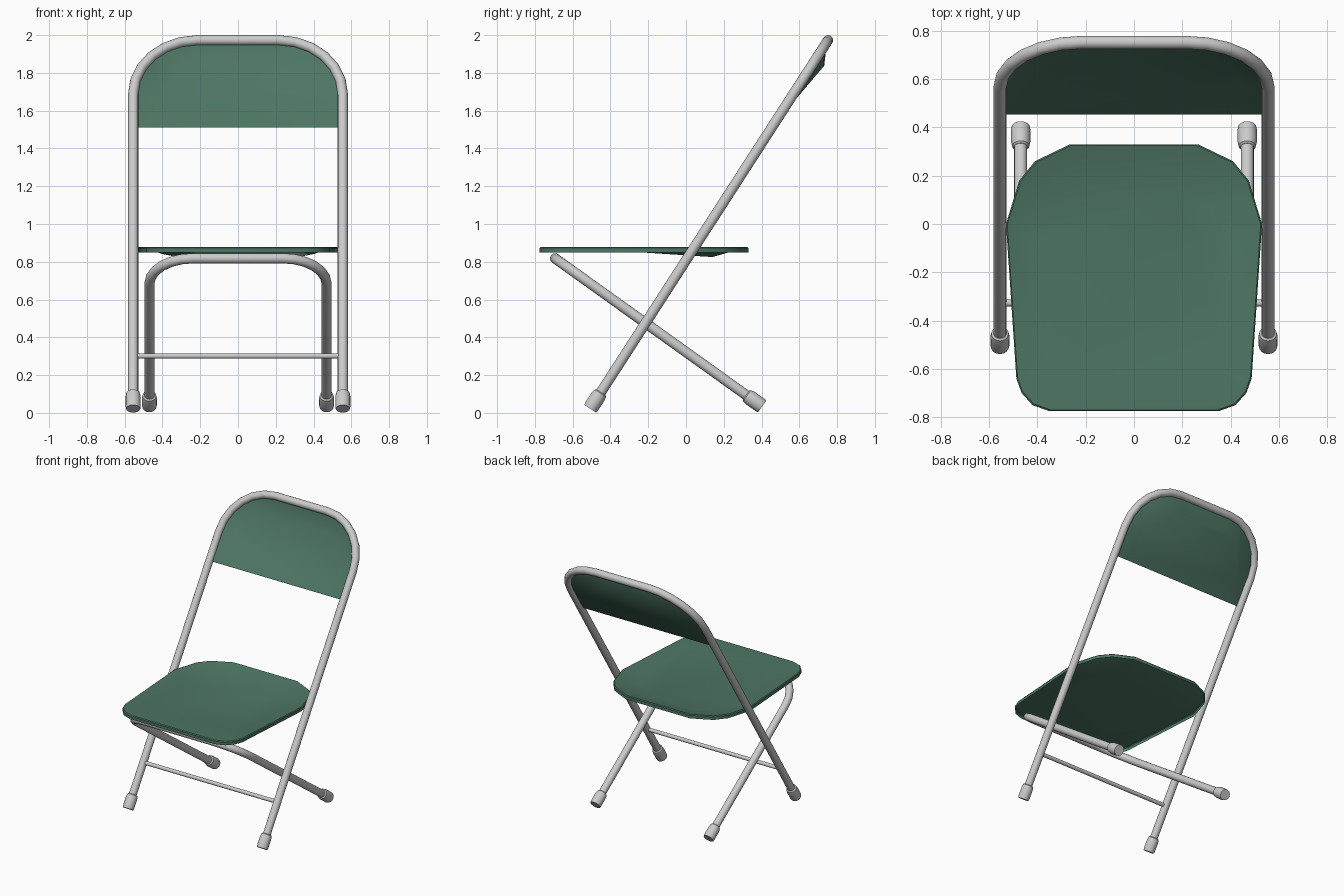
import bpy, bmesh, math
from mathutils import Vector

if "Cube" in bpy.data.objects:
    bpy.data.objects.remove(bpy.data.objects["Cube"])

green = bpy.data.materials.new("green")
green.diffuse_color = (0.075, 0.18, 0.125, 1)
green.use_nodes = True
green.node_tree.nodes["Principled BSDF"].inputs["Base Color"].default_value = green.diffuse_color


def add_object(name, mesh, material=None):
    obj = bpy.data.objects.new(name, mesh)
    bpy.context.collection.objects.link(obj)
    if material:
        mesh.materials.append(material)
    bpy.ops.object.select_all(action='DESELECT')
    obj.select_set(True)
    bpy.context.view_layer.objects.active = obj
    bpy.ops.object.shade_smooth_by_angle(angle=math.radians(40))
    return obj


def tube(name, points, radius, scales=None):
    """Round tube along a polyline, optionally with a radius factor per point."""
    curve = bpy.data.curves.new(name, 'CURVE')
    curve.dimensions = '3D'
    curve.bevel_depth = radius
    curve.bevel_resolution = 6
    curve.use_fill_caps = True
    spline = curve.splines.new('POLY')
    spline.points.add(len(points) - 1)
    for i, p in enumerate(points):
        spline.points[i].co = (*p, 1)
        spline.points[i].radius = scales[i] if scales else 1
    temp = bpy.data.objects.new("temp", curve)
    bpy.context.collection.objects.link(temp)
    bpy.context.view_layer.update()
    mesh = bpy.data.meshes.new_from_object(
        temp.evaluated_get(bpy.context.evaluated_depsgraph_get()))
    bpy.data.objects.remove(temp)
    return add_object(name, mesh)


def sheet(name, rings):
    """Pressed sheet: rings joined from the rim inwards, last one filled."""
    bm = bmesh.new()
    loops = [[bm.verts.new(p) for p in ring] for ring in rings]
    n = len(loops[0])
    for a, b in zip(loops, loops[1:]):
        for i in range(n):
            j = (i + 1) % n
            bm.faces.new((a[i], a[j], b[j], b[i]))
    bm.faces.new(loops[-1])
    mesh = bpy.data.meshes.new(name)
    bm.to_mesh(mesh)
    bm.free()
    return add_object(name, mesh, green)


def arch(half, start, top, radius, steps=6):
    """Upside-down U in (x, s), from the right end over to the left end."""
    right = [(half, start)]
    for i in range(steps + 1):
        a = math.pi / 2 * i / steps
        right.append((half - radius + radius * math.cos(a),
                      top - radius + radius * math.sin(a)))
    return right + [(-x, s) for x, s in reversed(right)]


def leaning_plane(base, top):
    """Maps (x, distance along the leg, depth) to space."""
    base, top = Vector((0, *base)), Vector((0, *top))
    d = (top - base).normalized()
    back = Vector((0, d.z, -d.y))
    return (lambda x, s, depth=0: base + d * s + back * depth + Vector((x, 0, 0)),
            (top - base).length)


front, front_len = leaning_plane((-0.507, 0.022), (0.752, 1.973))
rear, rear_len = leaning_plane((0.403, 0.034), (-0.693, 0.818))

# Tube frames: front legs with backrest hoop, and rear legs with seat hoop
tube("front_leg_frame", [front(x, s) for x, s in arch(0.555, 0.03, front_len, 0.34)], 0.027)
tube("rear_leg_frame", [rear(x, s) for x, s in arch(0.469, 0.03, rear_len, 0.23)], 0.027)

# Rubber feet
for place, half, label in ((front, 0.555, "front"), (rear, 0.469, "rear")):
    for side, word in ((1, "right"), (-1, "left")):
        tube(f"{label}_{word}_foot",
             [place(side * half, s) for s in (0, 0.015, 0.075, 0.098, 0.104)],
             0.04, (0.94, 1, 1, 0.9, 0.7))

# Crossbar between the front legs
tube("crossbar", [front(-0.55, 0.332), front(0.55, 0.332)], 0.014)

# Seat: shallow dish, deepest near the back, with a turned-down rim
half_outline = [(0.35, -0.775), (0.42, -0.75), (0.465, -0.70), (0.487, -0.64),
                (0.53, 0.0), (0.475, 0.18), (0.41, 0.26), (0.265, 0.33)]
outline = half_outline + [(-x, y) for x, y in reversed(half_outline)]


def seat_dish(x, y):
    y = -0.337 + (y + 0.337) * 0.715
    return (x * 0.75, y, 0.877 - 0.052 * (y + 0.65) / 0.79)


sheet("seat", [[(x, y, 0.85) for x, y in outline],
               [(x, y, 0.872) for x, y in outline],
               [(x * 0.99, y * 0.99 - 0.002, 0.878) for x, y in outline],
               [seat_dish(x, y) for x, y in outline]])

# Backrest: panel filling the hoop, dished backwards towards the top
low = 1.772
panel = arch(0.545, low, front_len - 0.01, 0.33)


def back_dish(x, s):
    rise = 0.02 + (s - low) * 0.75
    return front(x * 0.8, low + rise, 0.057 * rise / 0.43)


panel = panel[-1:] + panel[:-1]
sheet("backrest", [[front(x, s) for x, s in panel],
                   [back_dish(x, s) for x, s in panel]])
